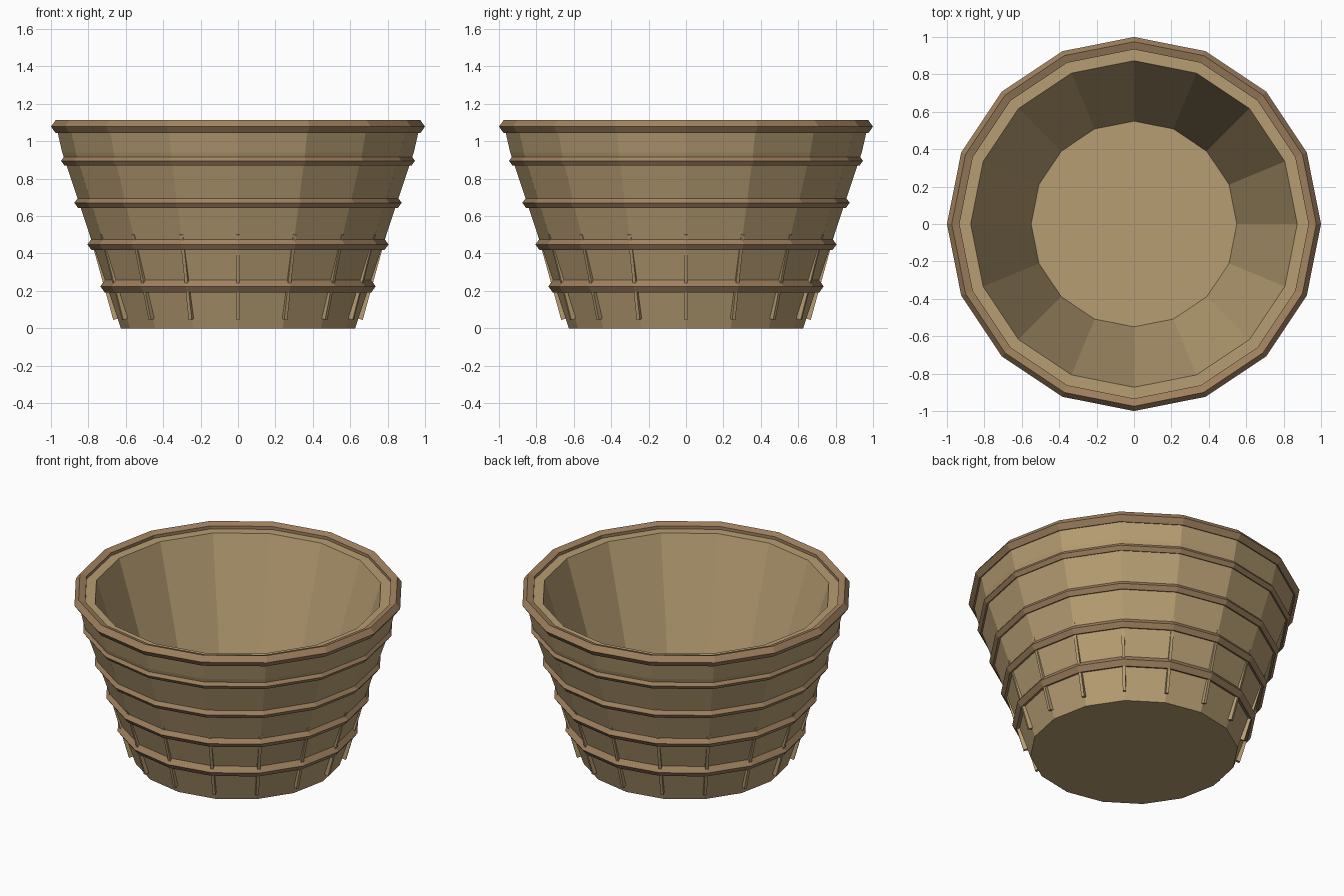
import bpy, bmesh
from math import sin, cos, pi, atan2
from mathutils import Matrix, Vector

if "Cube" in bpy.data.objects:
    bpy.data.objects.remove(bpy.data.objects["Cube"])

SIDES = 16


def material(name, rgb):
    m = bpy.data.materials.new(name)
    m.diffuse_color = (*rgb, 1)
    m.use_nodes = True
    m.node_tree.nodes["Principled BSDF"].inputs["Base Color"].default_value = m.diffuse_color
    return m


tan_wood = material("tan_wood", (0.47, 0.34, 0.17))
brown_wood = material("brown_wood", (0.35, 0.22, 0.115))


def finish(bm, name, mat):
    bmesh.ops.recalc_face_normals(bm, faces=bm.faces)
    me = bpy.data.meshes.new(name)
    bm.to_mesh(me)
    bm.free()
    me.materials.append(mat)
    ob = bpy.data.objects.new(name, me)
    bpy.context.collection.objects.link(ob)
    return ob


def lathe(name, profile, mat, closed):
    """Spin an (r, z) profile; open profiles are capped at both ends."""
    bm = bmesh.new()
    rings = [[bm.verts.new((r * cos(2 * pi * i / SIDES), r * sin(2 * pi * i / SIDES), z))
              for i in range(SIDES)] for r, z in profile]
    pairs = list(zip(rings, rings[1:]))
    if closed:
        pairs.append((rings[-1], rings[0]))
    else:
        bm.faces.new(rings[0])
        bm.faces.new(rings[-1])
    for a, b in pairs:
        for i in range(SIDES):
            j = (i + 1) % SIDES
            bm.faces.new((a[i], a[j], b[j], b[i]))
    return finish(bm, name, mat)


def hoop(name, outer, z, r):
    c = outer - r
    lathe(name, [(c + r * cos(2 * pi * k / 5), z + r * sin(2 * pi * k / 5)) for k in range(5)],
          brown_wood, True)


# Hollow tapered body with floor
lathe("basket_body", [(0.626, 0), (0.94, 0.94), (0.972, 1.08), (0.873, 1.08), (0.55, 0.06)],
      tan_wood, False)

# Rim and hoops, pentagonal in section
hoop("rim", 1.0, 1.078, 0.037)
for n, (outer, z, r) in enumerate([(0.736, 0.224, 0.035), (0.805, 0.448, 0.032),
                                   (0.875, 0.671, 0.029), (0.946, 0.895, 0.026)], 1):
    hoop(f"hoop_{n}", outer, z, r)

# Thin ribs at the corners, sinking into the wall towards the top
bm = bmesh.new()
low, high, depth = Vector((0.667, 0, 0.045)), Vector((0.793, 0, 0.50)), 0.03
axis = high - low
tilt = Matrix.Rotation(atan2(axis.x, axis.z), 4, 'Y')
for i in range(SIDES):
    m = (Matrix.Rotation(2 * pi * i / SIDES, 4, 'Z') @ Matrix.Translation((low + high) / 2) @ tilt
         @ Matrix.Translation((-depth / 2, 0, 0)) @ Matrix.Diagonal((depth, 0.018, axis.length, 1)))
    bmesh.ops.create_cube(bm, size=1, matrix=m)
finish(bm, "ribs", tan_wood)
